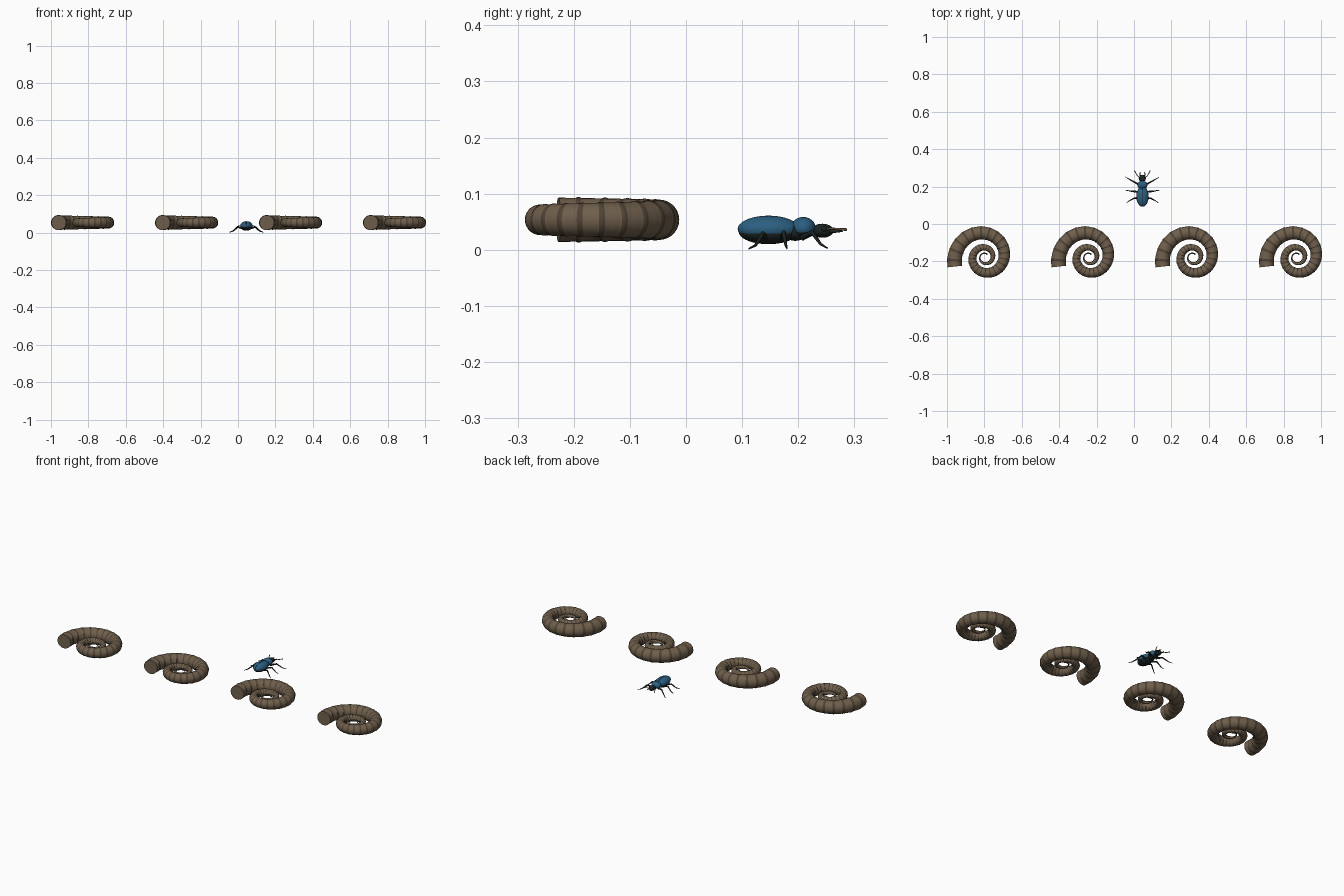
import bpy, bmesh, math
from mathutils import Vector, Matrix

cube = bpy.data.objects.get("Cube")
if cube:
    bpy.data.objects.remove(cube)


def material(name, rgb):
    m = bpy.data.materials.new(name)
    m.use_nodes = True
    m.diffuse_color = (*rgb, 1)
    m.node_tree.nodes["Principled BSDF"].inputs["Base Color"].default_value = (*rgb, 1)
    return m


BROWN = material("shell brown", (0.16, 0.115, 0.072))
DARK = material("ridge dark brown", (0.08, 0.056, 0.035))
BLUE = material("beetle blue", (0.024, 0.115, 0.22))
BLACK = material("beetle black", (0.012, 0.017, 0.017))
TAN = material("feeler tan", (0.16, 0.10, 0.06))


def finish(name, bm, mats, angle=50):
    bmesh.ops.recalc_face_normals(bm, faces=bm.faces)
    mesh = bpy.data.meshes.new(name)
    bm.to_mesh(mesh)
    bm.free()
    for m in mats:
        mesh.materials.append(m)
    ob = bpy.data.objects.new(name, mesh)
    bpy.context.collection.objects.link(ob)
    bpy.ops.object.select_all(action='DESELECT')
    ob.select_set(True)
    bpy.context.view_layer.objects.active = ob
    bpy.ops.object.shade_smooth_by_angle(angle=math.radians(angle))
    return ob


def sweep(bm, points, radii, sides, ridged=None):
    """Tapered tube along a path; ridged marks sections that get material 1."""
    pts = [Vector(p) for p in points]
    rings = []
    for i, p in enumerate(pts):
        tangent = (pts[min(i + 1, len(pts) - 1)] - pts[max(i - 1, 0)]).normalized()
        side = tangent.cross(Vector((0, 0, 1))).normalized()
        up = side.cross(tangent)
        rings.append([bm.verts.new(p + radii[i] * (side * math.cos(a) + up * math.sin(a)))
                      for a in (math.tau * k / sides for k in range(sides))])
    for i in range(len(rings) - 1):
        for k in range(sides):
            n = (k + 1) % sides
            f = bm.faces.new((rings[i][k], rings[i][n], rings[i + 1][n], rings[i + 1][k]))
            if ridged and (ridged[i] or ridged[i + 1]):
                f.material_index = 1
    bm.faces.new(rings[0])
    bm.faces.new(rings[-1])


# Coiled shells: logarithmic spiral, linear taper, raised ridges
def spiral_point(q):
    r = 0.161 * 0.8 ** q
    a = math.pi - q * math.pi / 2
    return (r * math.cos(a), r * math.sin(a), 0)


START, END, STEP = -0.19, 9.6, 0.19
points, radii, ridged = [], [], []
for i in range(int((END - START) / STEP)):
    q0 = START + i * STEP
    for part, bump in ((0, 0), (0.3, 0), (0.62, 0), (0.68, 1), (0.78, 1), (0.84, 0)):
        q = q0 + part * STEP
        tube = 0.0395 - 0.0044 * (q - START)
        tube = max(tube, 0.0035)
        points.append(spiral_point(q))
        radii.append(tube * (1.035 if bump else 1))
        ridged.append(bool(bump))
bm = bmesh.new()
sweep(bm, points, radii, 28, ridged)
shell = finish("coiled_shell_1", bm, [BROWN, DARK], 60)
for n in range(4):
    ob = shell
    if n:
        ob = bpy.data.objects.new(f"coiled_shell_{n + 1}", shell.data)
        bpy.context.collection.objects.link(ob)
    ob.location = (-0.797 + 0.556 * n, -0.178, 0.0535)

# Beetle
BX = 0.045


def ellipsoid(bm, centre, size):
    mat = Matrix.Translation(centre) @ Matrix.Diagonal((*size, 1))
    mat = mat @ Matrix.Rotation(math.pi / 2, 4, 'X')
    return bmesh.ops.create_uvsphere(bm, u_segments=28, v_segments=18, radius=1, matrix=mat)


def cut(bm, co, no):
    geom = bm.verts[:] + bm.edges[:] + bm.faces[:]
    res = bmesh.ops.bisect_plane(bm, geom=geom, plane_co=co, plane_no=no, clear_inner=True)
    edges = [e for e in res["geom_cut"] if isinstance(e, bmesh.types.BMEdge)]
    bmesh.ops.holes_fill(bm, edges=edges)


for side, label in ((1, "left"), (-1, "right")):
    # Wing case
    bm = bmesh.new()
    ellipsoid(bm, (BX, 0.147, 0.037), (0.033, 0.055, 0.024))
    cut(bm, (BX + side * 0.001, 0, 0), (side, 0, 0))
    cut(bm, (0, 0, 0.029), (0, 0, 1))
    finish(f"{label}_wing_case", bm, [BLUE])

    # Legs: hip, knee, ankle, toe
    legs = {
        "front": ((0.014, 0.208, 0.022), (0.045, 0.225, 0.031), (0.072, 0.24, 0.010), (0.09, 0.252, 0.003)),
        "middle": ((0.014, 0.172, 0.020), (0.05, 0.174, 0.031), (0.074, 0.178, 0.008), (0.09, 0.18, 0.002)),
        "hind": ((0.014, 0.142, 0.020), (0.046, 0.137, 0.029), (0.07, 0.124, 0.008), (0.086, 0.112, 0.002)),
    }
    for pair, path in legs.items():
        bm = bmesh.new()
        sweep(bm, [(BX + side * x, y, z) for x, y, z in path],
              (0.0055, 0.004, 0.0025, 0.0012), 10)
        finish(f"{label}_{pair}_leg", bm, [BLACK])

    # Feeler and jaw
    for part, path, thick, mat in (
            ("feeler", ((0.012, 0.25, 0.036), (0.026, 0.257, 0.038), (0.034, 0.27, 0.037),
                        (0.042, 0.286, 0.036)), (0.002, 0.002, 0.002, 0.0024), TAN),
            ("jaw", ((0.008, 0.254, 0.033), (0.014, 0.264, 0.033), (0.013, 0.273, 0.033),
                     (0.007, 0.279, 0.033)), (0.004, 0.003, 0.002, 0.001), BLACK)):
        bm = bmesh.new()
        sweep(bm, [(BX + side * x, y, z) for x, y, z in path], thick, 8)
        finish(f"{label}_{part}", bm, [mat])

    # Eye
    bm = bmesh.new()
    ellipsoid(bm, (BX + side * 0.016, 0.246, 0.037), (0.004, 0.005, 0.005))
    finish(f"{label}_eye", bm, [BLACK])

# Body parts
for name, centre, size in (
        ("abdomen", (BX, 0.147, 0.032), (0.031, 0.053, 0.022)),
        ("chest", (BX, 0.195, 0.033), (0.021, 0.022, 0.017)),
        ("head", (BX, 0.243, 0.034), (0.018, 0.02, 0.0125))):
    bm = bmesh.new()
    ellipsoid(bm, centre, size)
    finish(name, bm, [BLACK])

# Neck shield: blue above, black below
bm = bmesh.new()
ellipsoid(bm, (BX, 0.209, 0.039), (0.027, 0.022, 0.0195))
for f in bm.faces:
    f.material_index = int(f.calc_center_median().z < 0.030)
finish("neck_shield", bm, [BLUE, BLACK])
